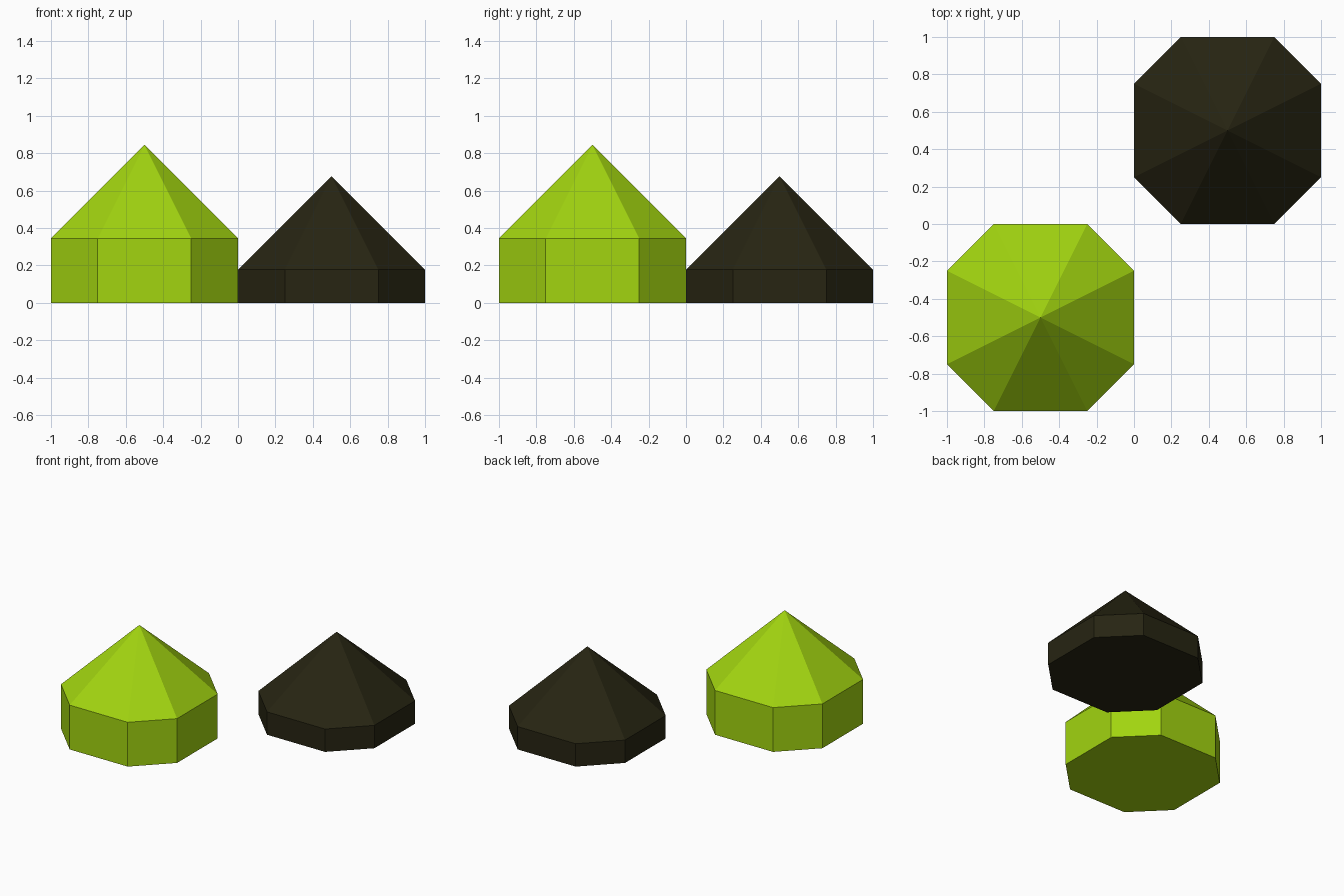
import bpy
import bmesh

cube = bpy.data.objects.get("Cube")
if cube:
    bpy.data.objects.remove(cube, do_unlink=True)


def make_material(name, rgb):
    mat = bpy.data.materials.new(name)
    mat.use_nodes = True
    color = (*rgb, 1.0)
    mat.diffuse_color = color
    bsdf = next(n for n in mat.node_tree.nodes if n.type == 'BSDF_PRINCIPLED')
    bsdf.inputs["Base Color"].default_value = color
    return mat


# Octagon with quarter-cut corners, counter-clockwise
OCTAGON = [(0.25, -0.5), (0.5, -0.25), (0.5, 0.25), (0.25, 0.5),
           (-0.25, 0.5), (-0.5, 0.25), (-0.5, -0.25), (-0.25, -0.5)]


def make_tent(name, x, y, wall_height, peak_height, material):
    """Closed eight-sided block with a pointed roof, flat shaded."""
    bm = bmesh.new()
    base = [bm.verts.new((px, py, 0)) for px, py in OCTAGON]
    eaves = [bm.verts.new((px, py, wall_height)) for px, py in OCTAGON]
    peak = bm.verts.new((0, 0, peak_height))
    bm.faces.new(base[::-1])
    for i in range(8):
        j = (i + 1) % 8
        bm.faces.new((base[i], base[j], eaves[j], eaves[i]))  # wall
        bm.faces.new((eaves[i], eaves[j], peak))              # roof
    mesh = bpy.data.meshes.new(name)
    bm.to_mesh(mesh)
    bm.free()
    mesh.materials.append(material)
    obj = bpy.data.objects.new(name, mesh)
    obj.location = (x, y, 0)
    bpy.context.collection.objects.link(obj)
    return obj


lime = make_material("lime_green", (0.36, 0.66, 0.005))
dark = make_material("dark_olive", (0.02, 0.018, 0.006))

# Taller front block and lower back block, meeting at the centre
make_tent("tall_green_tent", -0.5, -0.5, 0.345, 0.845, lime)
make_tent("low_dark_tent", 0.5, 0.5, 0.178, 0.678, dark)
